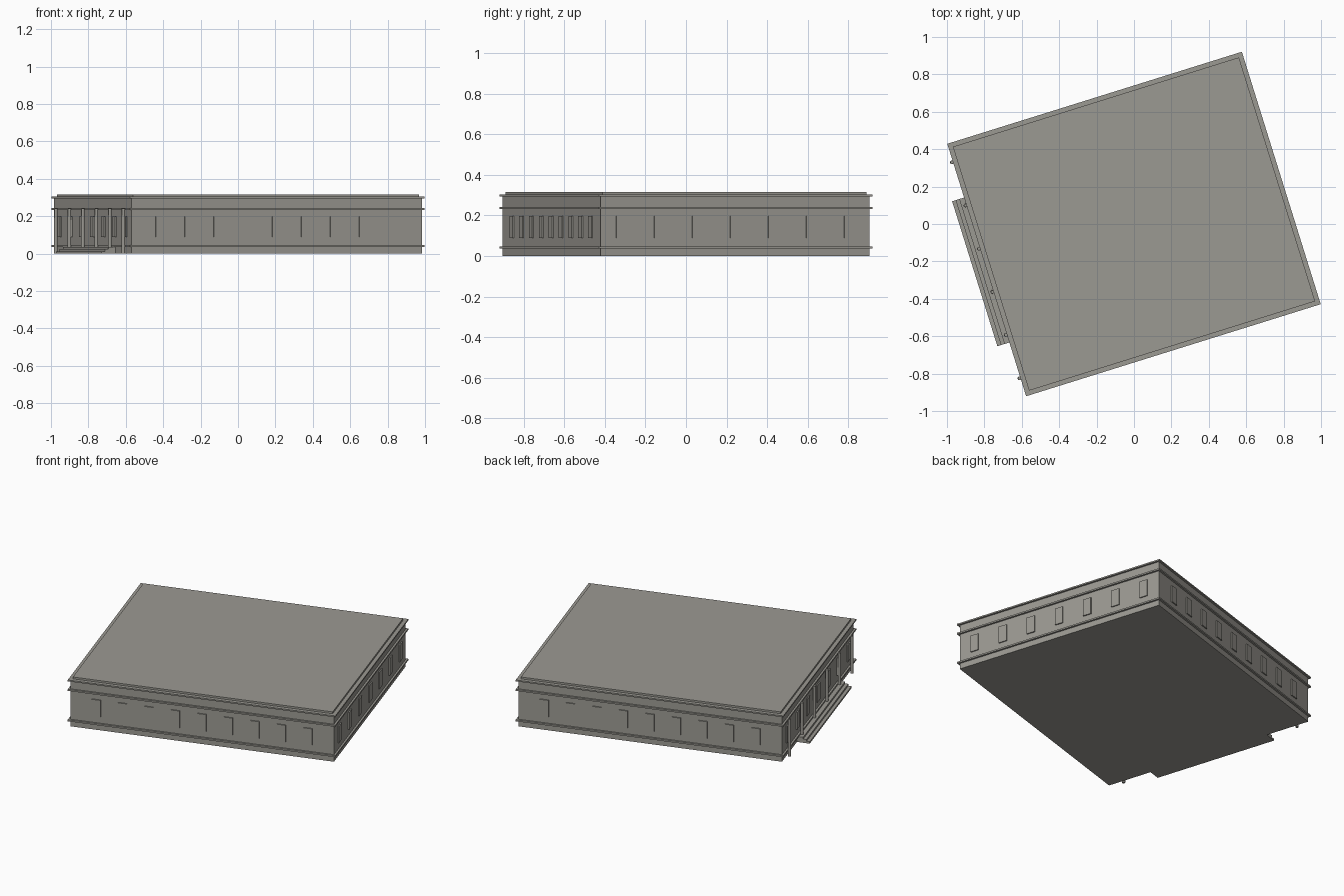
import bpy, bmesh, math
from mathutils import Matrix, Vector

cube = bpy.data.objects.get("Cube")
if cube:
    bpy.data.objects.remove(cube, do_unlink=True)

stone = bpy.data.materials.new("warm_grey_stone")
stone.use_nodes = True
colour = (0.33, 0.32, 0.29, 1)
stone.diffuse_color = colour
stone.node_tree.nodes["Principled BSDF"].inputs["Base Color"].default_value = colour

# The whole building is turned on its plot
TURN = Matrix.Rotation(math.radians(17.35), 4, 'Z')
HX, HY = 0.825, 0.707      # half size at the mouldings
WALL = 0.012               # walls sit back from the mouldings


def finish(name, bm):
    mesh = bpy.data.meshes.new(name)
    bm.to_mesh(mesh)
    bm.free()
    mesh.materials.append(stone)
    obj = bpy.data.objects.new(name, mesh)
    obj.matrix_world = TURN
    bpy.context.collection.objects.link(obj)
    return obj


def add_box(bm, x0, x1, y0, y1, z0, z1):
    centre = Vector((x0 + x1, y0 + y1, z0 + z1)) / 2
    size = Matrix.Diagonal((x1 - x0, y1 - y0, z1 - z0, 1))
    bmesh.ops.create_cube(bm, size=1, matrix=Matrix.Translation(centre) @ size)


def slab(name, inset, z0, z1):
    bm = bmesh.new()
    x, y = HX - inset, HY - inset
    add_box(bm, -x, x, -y, y, z0, z1)
    return finish(name, bm)


# Main mass, mouldings and roof
slab("walls", WALL, 0, 0.3)
slab("plinth_moulding", 0, 0.036, 0.046)
slab("frieze_moulding", 0, 0.233, 0.243)
slab("cornice", 0, 0.295, 0.304)
slab("roof_slab", 0.024, 0.304, 0.316)

# Raised window panels on all four sides
HALF_W, DEPTH, SILL, HEAD = 0.027, 0.007, 0.088, 0.197
wx, wy = HX - WALL, HY - WALL
for side, sign in (("front", -1), ("back", 1)):
    bm = bmesh.new()
    for i in range(-4, 5):
        c = i * 0.163
        y0, y1 = sorted((sign * (wy - DEPTH), sign * (wy + DEPTH)))
        add_box(bm, c - HALF_W, c + HALF_W, y0, y1, SILL, HEAD)
    finish(side + "_windows", bm)
for side, sign in (("entrance", -1), ("left", 1)):
    bm = bmesh.new()
    for i in range(-3, 4):
        c = i * 0.1965
        x0, x1 = sorted((sign * (wx - DEPTH), sign * (wx + DEPTH)))
        add_box(bm, x0, x1, c - HALF_W, c + HALF_W, SILL, HEAD)
    finish(side + "_windows", bm)

# Slim columns along the entrance side; the outer pair reach the ground
bm = bmesh.new()
for i in range(6):
    y = (i - 2.5) * 0.242
    foot = 0 if i in (0, 5) else 0.03
    bmesh.ops.create_cone(
        bm, cap_ends=True, segments=12, radius1=0.01, radius2=0.009,
        depth=0.24 - foot,
        matrix=Matrix.Translation((-0.831, y, (foot + 0.24) / 2)))
columns = finish("entrance_columns", bm)
for poly in columns.data.polygons:
    poly.use_smooth = abs(poly.normal.z) < 0.5

# Three steps up to the columns
bm = bmesh.new()
for i in range(3):
    add_box(bm, -0.892 + i * 0.02, -wx, -0.406, 0.406, i * 0.012, (i + 1) * 0.012)
finish("entrance_steps", bm)
